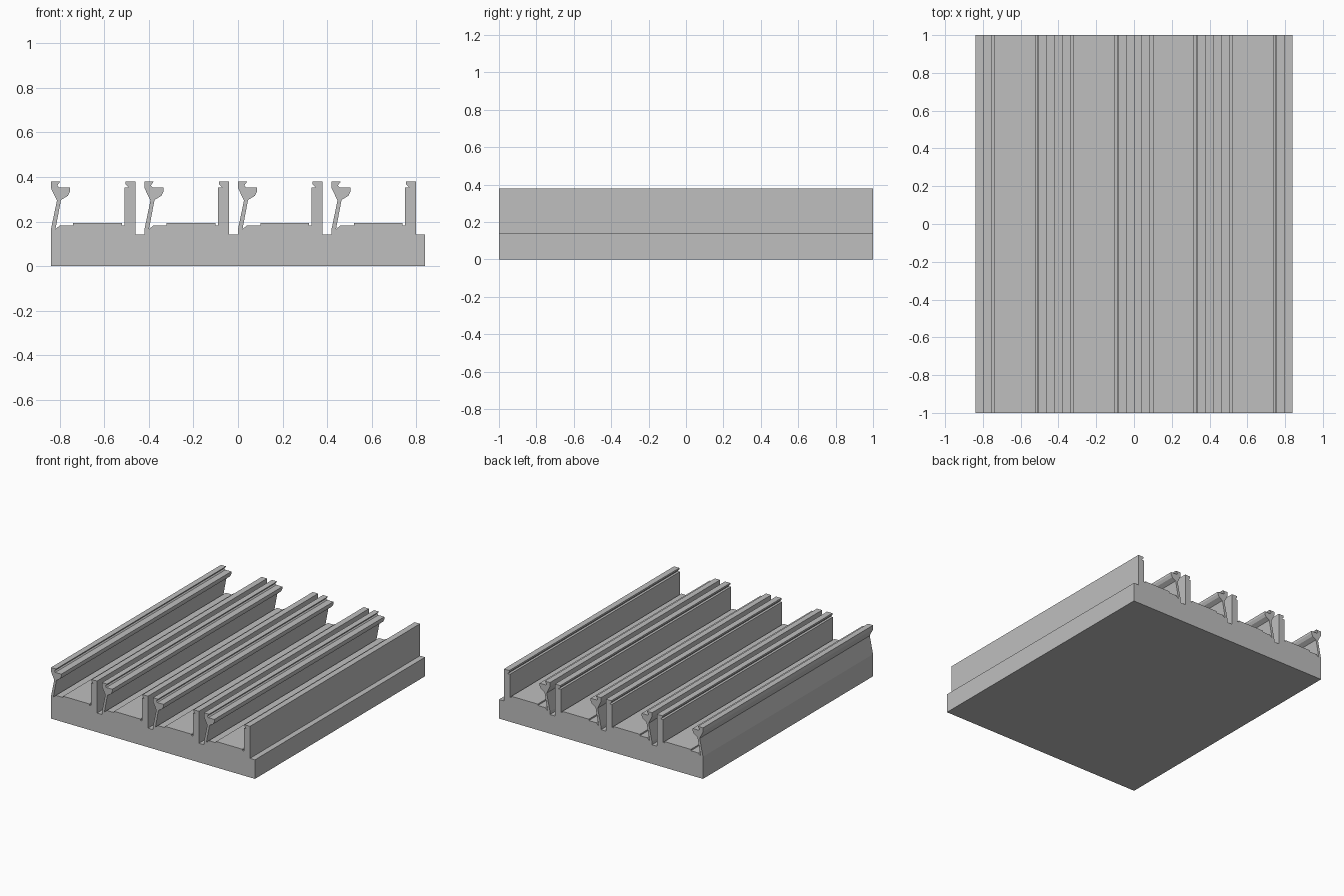
import bpy, bmesh

if "Cube" in bpy.data.objects:
    bpy.data.objects.remove(bpy.data.objects["Cube"])

PITCH, CLIPS, LEFT = 0.42, 4, -0.84

# Cross-section of one rail channel: hooked spring lip, floor, upright lip, gap
CHANNEL = [
    (0, 0.165), (0.027, 0.295), (0, 0.35), (0, 0.38), (0.042, 0.38),
    (0.028, 0.362), (0.036, 0.353), (0.085, 0.353), (0.085, 0.335),
    (0.075, 0.315), (0.045, 0.297), (0.02, 0.165), (0.04, 0.183),
    (0.1, 0.183), (0.1, 0.193), (0.318, 0.193), (0.318, 0.183),
    (0.33, 0.183), (0.33, 0.353), (0.348, 0.353), (0.335, 0.368),
    (0.335, 0.38), (0.379, 0.38), (0.379, 0.142), (0.42, 0.142),
]

grey = bpy.data.materials.new("grey")
grey.diffuse_color = (0.52, 0.52, 0.52, 1)
grey.use_nodes = True
grey.node_tree.nodes["Principled BSDF"].inputs["Base Color"].default_value = grey.diffuse_color

# Repeat the channel side by side and close it with the flat underside
outline = [(LEFT, 0)]
for i in range(CLIPS):
    outline += [(LEFT + i * PITCH + x, z) for x, z in CHANNEL]
outline.append((LEFT + CLIPS * PITCH, 0))

# Extrude the whole section from front to back
bm = bmesh.new()
front = bm.faces.new([bm.verts.new((x, -1, z)) for x, z in outline])
ext = bmesh.ops.extrude_face_region(bm, geom=[front], use_keep_orig=True)
bmesh.ops.translate(bm, vec=(0, 2, 0),
                    verts=[g for g in ext["geom"] if isinstance(g, bmesh.types.BMVert)])
bmesh.ops.recalc_face_normals(bm, faces=bm.faces)
# Split the concave end caps cleanly
bmesh.ops.triangulate(bm, faces=[f for f in bm.faces if len(f.verts) > 4])

mesh = bpy.data.meshes.new("channel_rail_plate")
bm.to_mesh(mesh)
bm.free()
mesh.materials.append(grey)
plate = bpy.data.objects.new("channel_rail_plate", mesh)
bpy.context.collection.objects.link(plate)
